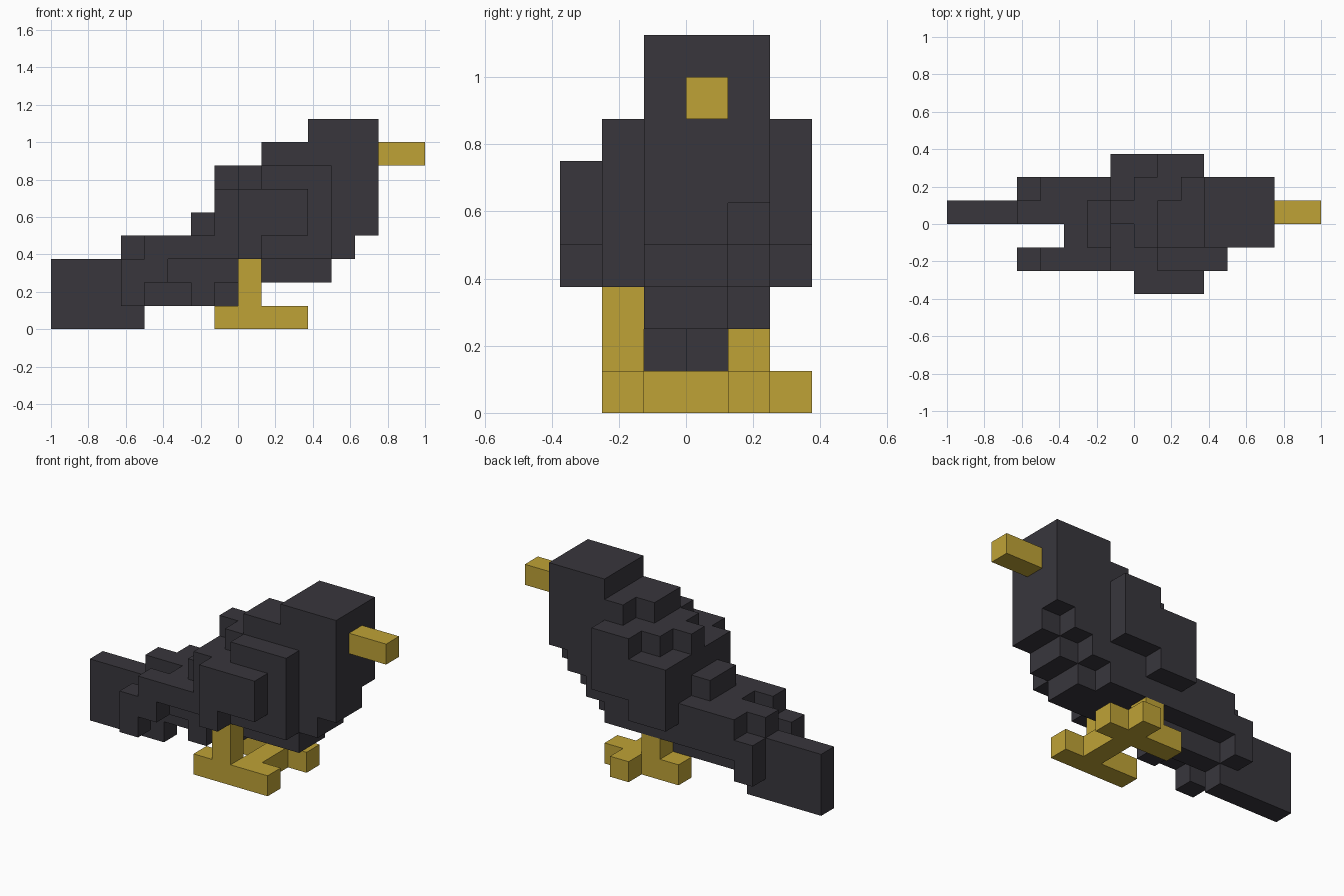
import bpy
import bmesh
from mathutils import Vector

cube = bpy.data.objects.get("Cube")
if cube:
    bpy.data.objects.remove(cube, do_unlink=True)

UNIT = 0.125  # edge of one block


def material(name, color):
    mat = bpy.data.materials.new(name)
    mat.use_nodes = True
    mat.diffuse_color = color
    bsdf = next(n for n in mat.node_tree.nodes if n.type == 'BSDF_PRINCIPLED')
    bsdf.inputs["Base Color"].default_value = color
    return mat


charcoal = material("charcoal feathers", (0.040, 0.037, 0.046, 1))
gold = material("gold beak and feet", (0.52, 0.365, 0.037, 1))


def part(name, mat, *boxes):
    """One object from boxes given in blocks as x, y and z ranges."""
    bm = bmesh.new()
    for xs, ys, zs in boxes:
        low = Vector((xs[0], ys[0], zs[0])) * UNIT
        high = Vector((xs[1], ys[1], zs[1])) * UNIT
        verts = bmesh.ops.create_cube(bm, size=1)["verts"]
        for v in verts:
            v.co = (low + high) / 2 + v.co * (high - low)
    mesh = bpy.data.meshes.new(name)
    bm.to_mesh(mesh)
    bm.free()
    mesh.materials.append(mat)
    obj = bpy.data.objects.new(name, mesh)
    bpy.context.collection.objects.link(obj)


# Rows of blocks across the body
RIGHT, MID_RIGHT, MID_LEFT, LEFT = (-2, -1), (-1, 0), (0, 1), (1, 2)
MIDDLE = (-1, 1)

# Head and beak
part("head", charcoal,
     ((3, 6), MIDDLE, (4, 9)),
     ((3, 6), LEFT, (5, 9)))
part("beak", gold, ((6, 8), MID_LEFT, (7, 8)))

# Neck stepping down to the back
part("neck", charcoal,
     ((1, 3), MIDDLE, (4, 8)),
     ((2, 3), LEFT, (5, 8)))

# Breast and belly, stepped underneath
part("breast", charcoal,
     ((0, 5), MIDDLE, (3, 4)),
     ((0, 4), MIDDLE, (2, 3)),
     ((0, 5), LEFT, (4, 5)),
     ((0, 4), LEFT, (3, 4)),
     ((0, 3), LEFT, (2, 3)))

# Back
part("back", charcoal,
     ((0, 1), MIDDLE, (4, 7)),
     ((0, 2), LEFT, (5, 7)),
     ((-1, 0), MID_LEFT, (2, 7)),
     ((-1, 0), MID_RIGHT, (2, 6)),
     ((-1, 0), LEFT, (2, 6)),
     ((-2, -1), MIDDLE, (2, 5)))

# Rump and under-tail steps
part("rump", charcoal,
     ((-3, -2), MID_RIGHT, (2, 4)),
     ((-5, -2), MID_LEFT, (2, 4)),
     ((-4, 0), MID_LEFT, (1, 2)),
     ((-2, -1), MID_RIGHT, (1, 2)))
part("tail", charcoal, ((-8, -4), MID_LEFT, (0, 3)))

# Wings with trailing feathers
part("right_wing", charcoal,
     ((1, 4), RIGHT, (3, 7)),
     ((-1, 1), RIGHT, (3, 6)),
     ((0, 3), (-3, -2), (4, 6)),
     ((0, 1), (-3, -2), (3, 4)))
part("left_wing", charcoal,
     ((1, 3), (2, 3), (4, 7)),
     ((-1, 1), (2, 3), (3, 6)))
part("right_wing_feathers", charcoal,
     ((-3, -1), RIGHT, (3, 4)),
     ((-4, -3), RIGHT, (2, 4)),
     ((-5, -4), RIGHT, (1, 3)))
part("left_wing_feathers", charcoal,
     ((-4, -1), LEFT, (2, 4)),
     ((-5, -4), LEFT, (1, 3)))

# Legs and feet with side toes
for side, row, top in (("right", RIGHT, 3), ("left", LEFT, 2)):
    part(side + "_leg", gold, ((0, 1), row, (1, top)))
    part(side + "_foot", gold, ((-1, 3), row, (0, 1)))
part("inner_toes", gold, ((1, 2), MIDDLE, (0, 1)))
part("left_outer_toe", gold, ((1, 2), (2, 3), (0, 1)))
